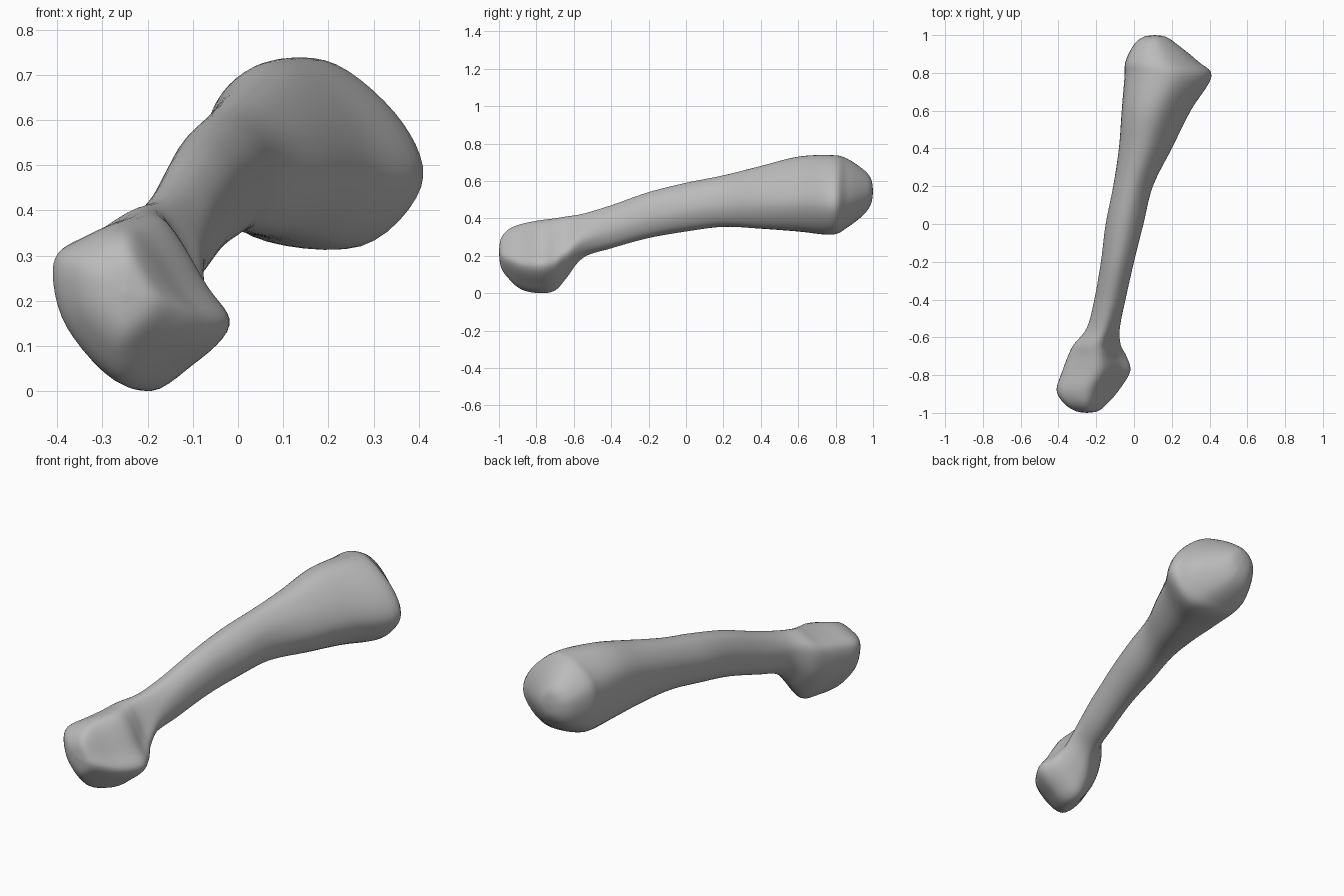
import bpy, bmesh, math

cube = bpy.data.objects.get("Cube")
if cube:
    bpy.data.objects.remove(cube, do_unlink=True)

# Bone colour
grey = bpy.data.materials.new("bone_grey")
grey.use_nodes = True
tone = (0.5, 0.5, 0.5, 1)
grey.diffuse_color = tone
bsdf = next(n for n in grey.node_tree.nodes if n.type == 'BSDF_PRINCIPLED')
bsdf.inputs["Base Color"].default_value = tone


def spline(a, b, c, d, t):
    """Curve through b and c, for tuples of any length."""
    return tuple(q + 0.5 * t * (r - p + t * (2*p - 5*q + 4*r - s + t * (3*(q - r) + s - p)))
                 for p, q, r, s in zip(a, b, c, d))


# Cross-sections: broad joint, round shaft, narrow knuckled joint
BROAD = [(1, -.35), (.82, .35), (.15, 1), (-.5, 1), (-1, .5), (-1, -.35), (-.65, -.9), (.4, -1)]
ROUND = [(math.cos(math.radians(a)), math.sin(math.radians(a))) for a in range(-10, 350, 45)]
KNUCKLE = [(1, -.25), (.72, .2), (.1, 1), (-.65, .82), (-1, .5), (-.82, -.3), (-.1, -1), (.55, -.7)]

# Stations: y, x min, x max, z min, z max, blend (-1 knuckle, 0 round, 1 broad)
STATIONS = [
    (-1, -.25, -.25, .22, .22, -.6),
    (-.99, -.31, -.19, .14, .29, -.7),
    (-.95, -.37, -.14, .08, .34, -.9),
    (-.88, -.41, -.08, .02, .37, -1),
    (-.78, -.38, -.02, 0, .39, -1),
    (-.7, -.35, -.04, .015, .4, -1),
    (-.64, -.32, -.07, .08, .41, -.8),
    (-.55, -.25, -.075, .19, .425, -.4),
    (-.4, -.21, -.045, .24, .47, 0),
    (-.2, -.175, 0, .295, .54, 0),
    (0, -.15, .05, .33, .59, .1),
    (.2, -.11, .1, .355, .63, .3),
    (.4, -.08, .2, .345, .68, .7),
    (.6, -.065, .3, .33, .73, 1),
    (.78, -.05, .41, .313, .738, 1),
    (.86, -.045, .34, .35, .72, 1),
    (.95, .0, .23, .42, .66, .7),
    (.99, .05, .17, .48, .61, .5),
    (1, .11, .11, .545, .545, .4),
]
STEPS, SIDE = 5, 6


def section(blend):
    """Smooth closed outline scaled to the range 0..1 both ways."""
    other, w = (BROAD if blend > 0 else KNUCKLE), min(abs(blend), 1)
    cage = [tuple(r + (o - r) * w for r, o in zip(p, q)) for p, q in zip(ROUND, other)]
    n = len(cage)
    pts = [spline(cage[i - 1], cage[i], cage[(i + 1) % n], cage[(i + 2) % n], k / SIDE)
           for i in range(n) for k in range(SIDE)]
    lo = [min(p[a] for p in pts) for a in (0, 1)]
    hi = [max(p[a] for p in pts) for a in (0, 1)]
    return [tuple((p[a] - lo[a]) / (hi[a] - lo[a]) for a in (0, 1)) for p in pts]


# Smoothed run of stations
padded = [STATIONS[0]] + STATIONS + [STATIONS[-1]]
run = [spline(*padded[i:i + 4], k / STEPS)
       for i in range(len(STATIONS) - 1) for k in range(STEPS)]

# Loft the bone and close each tip with a fan
bm = bmesh.new()
rings = []
for y, x0, x1, z0, z1, blend in run[1:]:
    rings.append([bm.verts.new((x0 + (x1 - x0) * u, y, z0 + (z1 - z0) * v))
                  for u, v in section(blend)])
count = len(rings[0])
for r, s in zip(rings, rings[1:]):
    for i in range(count):
        j = (i + 1) % count
        bm.faces.new((r[i], r[j], s[j], s[i]))
for ring, st in ((rings[0], STATIONS[0]), (rings[-1], STATIONS[-1])):
    tip = bm.verts.new((st[1], st[0], st[3]))
    for i in range(count):
        bm.faces.new((ring[i], ring[(i + 1) % count], tip))
bmesh.ops.recalc_face_normals(bm, faces=bm.faces)
for f in bm.faces:
    f.smooth = True

mesh = bpy.data.meshes.new("long_bone")
bm.to_mesh(mesh)
bm.free()
mesh.materials.append(grey)
bone = bpy.data.objects.new("long_bone", mesh)
bpy.context.collection.objects.link(bone)
